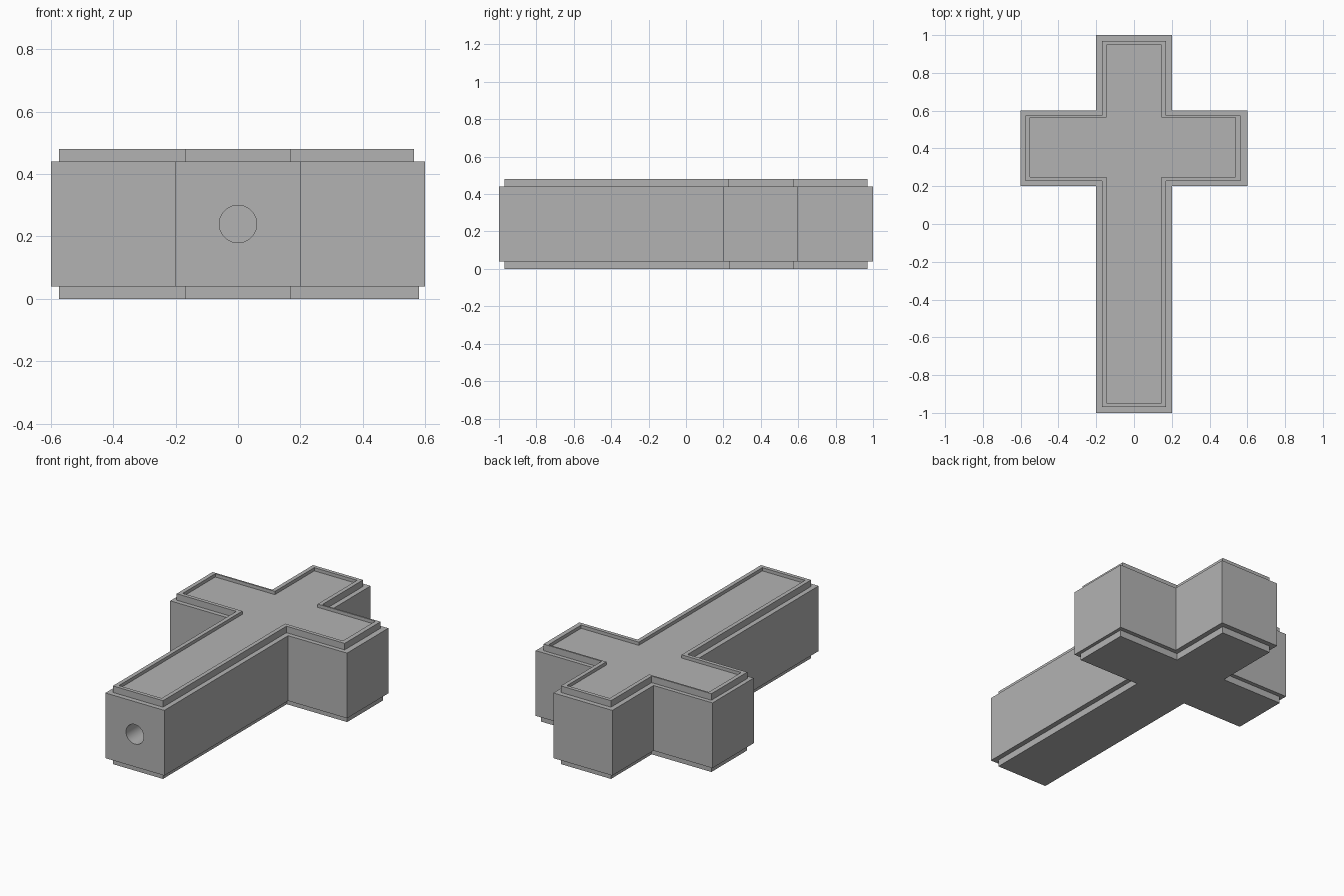
import bpy
import bmesh
import math

default_cube = bpy.data.objects.get("Cube")
if default_cube:
    bpy.data.objects.remove(default_cube, do_unlink=True)

# Single plain grey
grey = bpy.data.materials.new("plain_grey")
grey.use_nodes = True
grey.diffuse_color = (0.45, 0.45, 0.45, 1)
grey.node_tree.nodes["Principled BSDF"].inputs["Base Color"].default_value = grey.diffuse_color


def cross(stem, left, right, low, high, end):
    """Counter-clockwise cross outline: stem half width, arm tips, arm edges, stem end."""
    return [(-stem, -end), (stem, -end), (stem, low), (right, low),
            (right, high), (stem, high), (stem, end), (-stem, end),
            (-stem, high), (left, high), (left, low), (-stem, low)]


def loft(name, rings):
    """Join (outline, height) rings with walls and cap both ends."""
    bm = bmesh.new()
    loops = [[bm.verts.new((x, y, z)) for x, y in outline] for outline, z in rings]
    for a, b in zip(loops, loops[1:]):
        for i in range(len(a)):
            j = (i + 1) % len(a)
            bm.faces.new((a[i], a[j], b[j], b[i]))
    bm.faces.new(loops[0][::-1])
    bm.faces.new(loops[-1])
    mesh = bpy.data.meshes.new(name)
    bm.to_mesh(mesh)
    bm.free()
    mesh.materials.append(grey)
    obj = bpy.data.objects.new(name, mesh)
    bpy.context.collection.objects.link(obj)
    return obj


body_outline = cross(0.2, -0.6, 0.6, 0.2, 0.6, 1)
base_outline = cross(0.17, -0.575, 0.58, 0.23, 0.575, 0.97)
rim_outline = cross(0.17, -0.575, 0.565, 0.227, 0.575, 0.97)
recess_outline = cross(0.145, -0.55, 0.537, 0.25, 0.565, 0.947)

# Main block, base plate, and top plate with a shallow recess inside its rim
body = loft("body", [(body_outline, 0.04), (body_outline, 0.44)])
loft("base_plate", [(base_outline, 0), (base_outline, 0.04)])
loft("top_plate", [(rim_outline, 0.44), (rim_outline, 0.48),
                   (recess_outline, 0.48), (recess_outline, 0.46)])

# Round socket bored into the foot of the stem
bpy.ops.mesh.primitive_cylinder_add(vertices=48, radius=0.06, depth=0.8,
                                    location=(0, -1, 0.24),
                                    rotation=(math.pi / 2, 0, 0))
cutter = bpy.context.object
cutter.name = "socket_cutter"
cutter.hide_render = True
cutter.data.materials.append(grey)

bore = body.modifiers.new("socket", 'BOOLEAN')
bore.operation = 'DIFFERENCE'
bore.solver = 'EXACT'
bore.object = cutter
bpy.ops.object.select_all(action='DESELECT')
body.select_set(True)
bpy.context.view_layer.objects.active = body
bpy.ops.object.modifier_apply(modifier=bore.name)
bpy.data.objects.remove(cutter, do_unlink=True)
bpy.ops.object.shade_smooth_by_angle(angle=math.radians(30))
